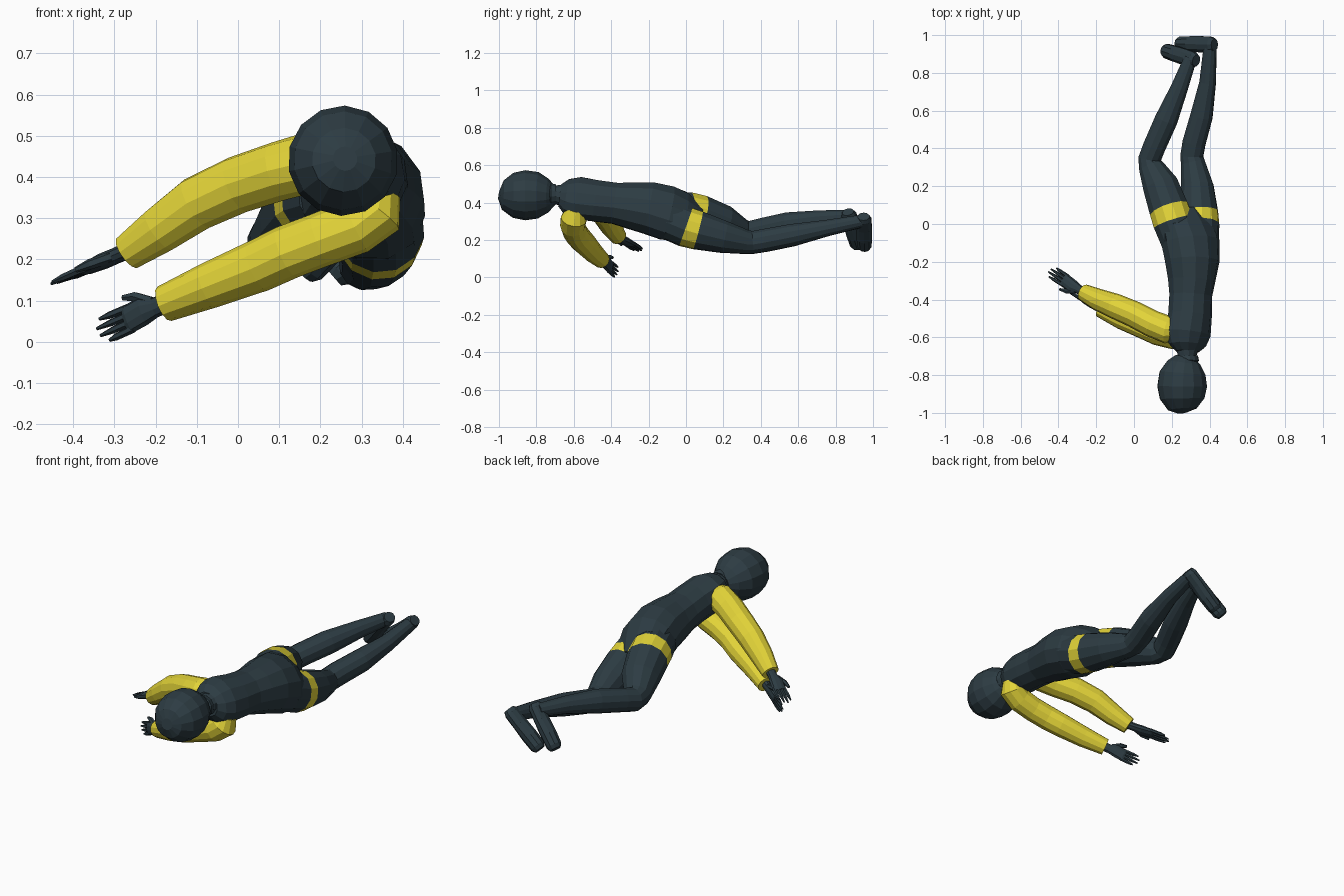
import bpy, bmesh, math
from mathutils import Vector as V


def material(name, rgb):
    m = bpy.data.materials.new(name)
    m.diffuse_color = (*rgb, 1)
    return m


DARK = material("dark slate", (0.026, 0.045, 0.056))
YELLOW = material("yellow", (0.77, 0.66, 0.04))


def loft(name, rings, ref, mat=DARK, sides=12, band=None):
    """Skin rings (x, y, z, half width along ref, half depth) into a closed tube."""
    bm = bmesh.new()
    pts = [V(r[:3]) for r in rings]
    loops = []
    for i, r in enumerate(rings):
        t = (pts[min(i + 1, len(pts) - 1)] - pts[max(i - 1, 0)]).normalized()
        u = V(ref)
        u = (u - t * u.dot(t)).normalized()
        w = t.cross(u)
        a, b = r[3], r[-1]
        loops.append([bm.verts.new(pts[i] + u * a * math.cos(k * math.tau / sides)
                                   + w * b * math.sin(k * math.tau / sides))
                      for k in range(sides)])
    for i in range(len(loops) - 1):
        for k in range(sides):
            n = (k + 1) % sides
            f = bm.faces.new((loops[i][k], loops[i][n], loops[i + 1][n], loops[i + 1][k]))
            f.material_index = int(band == i)
    bm.faces.new(loops[0])
    bm.faces.new(loops[-1])
    bmesh.ops.recalc_face_normals(bm, faces=bm.faces)
    me = bpy.data.meshes.new(name)
    bm.to_mesh(me)
    bm.free()
    me.materials.append(mat)
    if band is not None:
        me.materials.append(YELLOW)
    ob = bpy.data.objects.new(name, me)
    bpy.context.collection.objects.link(ob)
    return ob


SIDE = (0.76, 0, -0.65)   # body is rolled, chest faces down and to -x

# Head, neck and collar
loft("head", [(.26, -.997, .445, .03), (.257, -.98, .442, .078), (.255, -.925, .44, .120),
              (.255, -.86, .44, .134), (.257, -.79, .44, .124), (.265, -.735, .438, .090),
              (.27, -.70, .438, .05)], SIDE, sides=14)
loft("neck", [(.27, -.76, .44, .052), (.28, -.70, .443, .05), (.285, -.62, .435, .07)], SIDE)
loft("collar", [(.283, -.735, .445, .045), (.285, -.72, .445, .060), (.285, -.695, .445, .054)], SIDE)

# Torso from shoulders to seat
loft("torso", [(.283, -.675, .44, .068, .056), (.283, -.64, .435, .108, .085),
               (.285, -.58, .425, .130, .108), (.297, -.48, .410, .122, .108),
               (.30, -.38, .397, .117, .110), (.305, -.30, .385, .128, .125),
               (.308, -.20, .372, .150, .138), (.30, -.10, .345, .165, .140),
               (.285, -.02, .325, .165, .115), (.27, .07, .30, .09, .07)], SIDE)

# Legs with a yellow thigh band
loft("leg_a", [(.24, -.09, .36, .10), (.207, .01, .350, .109), (.186, .076, .335, .108),
               (.142, .20, .29, .098), (.092, .30, .245, .069), (.083, .345, .242, .062),
               (.108, .41, .258, .062), (.17, .55, .288, .063),
               (.24, .72, .314, .047), (.30, .88, .328, .035)], SIDE, band=1)
loft("leg_b", [(.345, -.10, .31, .105), (.345, -.002, .270, .108), (.342, .064, .252, .105),
               (.335, .20, .217, .088), (.313, .32, .190, .066), (.306, .36, .188, .062),
               (.318, .43, .200, .063), (.357, .57, .227, .061),
               (.39, .75, .264, .045), (.403, .94, .302, .035)], SIDE, band=1)

# Feet hang from the ankles, soles facing +y
FOOT = [(-.022, .028, .032), (0, .036, .043), (.07, .036, .045), (.15, .042, .043),
        (.215, .040, .040), (.235, .028, .030)]
for tag, heel, toe in (("a", V((.315, .87, .335)), V((.165, .918, .170))),
                       ("b", V((.41, .95, .312)), V((.225, .955, .152)))):
    d = (toe - heel).normalized()
    loft("foot_" + tag, [(*(heel + d * s), a, b) for s, a, b in FOOT], (.66, 0, -.75), sides=10)

# Sleeves from shoulder to cuff
loft("sleeve_a", [(.23, -.56, .45, .055), (.18, -.56, .437, .074), (.10, -.53, .415, .072),
                  (.0, -.478, .382, .070), (-.10, -.435, .336, .067), (-.19, -.40, .272, .058),
                  (-.268, -.362, .217, .045)], (0, 0, 1), YELLOW)
loft("sleeve_b", [(.345, -.59, .36, .05), (.335, -.60, .315, .070), (.285, -.605, .280, .068),
                  (.20, -.595, .248, .066), (.12, -.575, .218, .066), (.05, -.545, .185, .064),
                  (-.07, -.50, .137, .056), (-.178, -.45, .093, .045)], (0, 1, 0), YELLOW)


# Hands: wrist and palm, four fingers and a thumb
def hand(tag, wrist, tip, across):
    wrist, tip, across = V(wrist), V(tip), V(across)
    d = (tip - wrist).normalized()
    length = (tip - wrist).length
    across = (across - d * across.dot(d)).normalized()

    def at(s, w):
        return wrist + d * s * length + across * w

    loft("palm_" + tag, [(*at(-.15, 0), .026, .022), (*at(.15, 0), .025, .020),
                         (*at(.32, .004), .036, .020), (*at(.55, 0), .036, .015),
                         (*at(.60, 0), .031, .010)], across, sides=10)
    for i, end in enumerate((.93, 1.0, .98, .88)):
        w = .027 - .018 * i
        loft(f"finger_{tag}_{i + 1}", [(*at(.52, w), .010), (*at(.78, w * 1.05), .009),
                                       (*at(end, w * 1.1), .004)], across, sides=6)
    loft("thumb_" + tag, [(*at(.18, .016), .014), (*at(.38, .045), .013),
                          (*at(.54, .055), .007)], d.cross(across), sides=6)


hand("a", (-.268, -.362, .222), (-.448, -.245, .142), (-.35, -.9, 0))
hand("b", (-.175, -.452, .095), (-.340, -.365, .023), (-.4, .3, .8))

# Rest the figure on z = 0
objs = list(bpy.context.collection.objects)
low = min(v.co.z for o in objs for v in o.data.vertices)
for o in objs:
    o.location.z -= low
